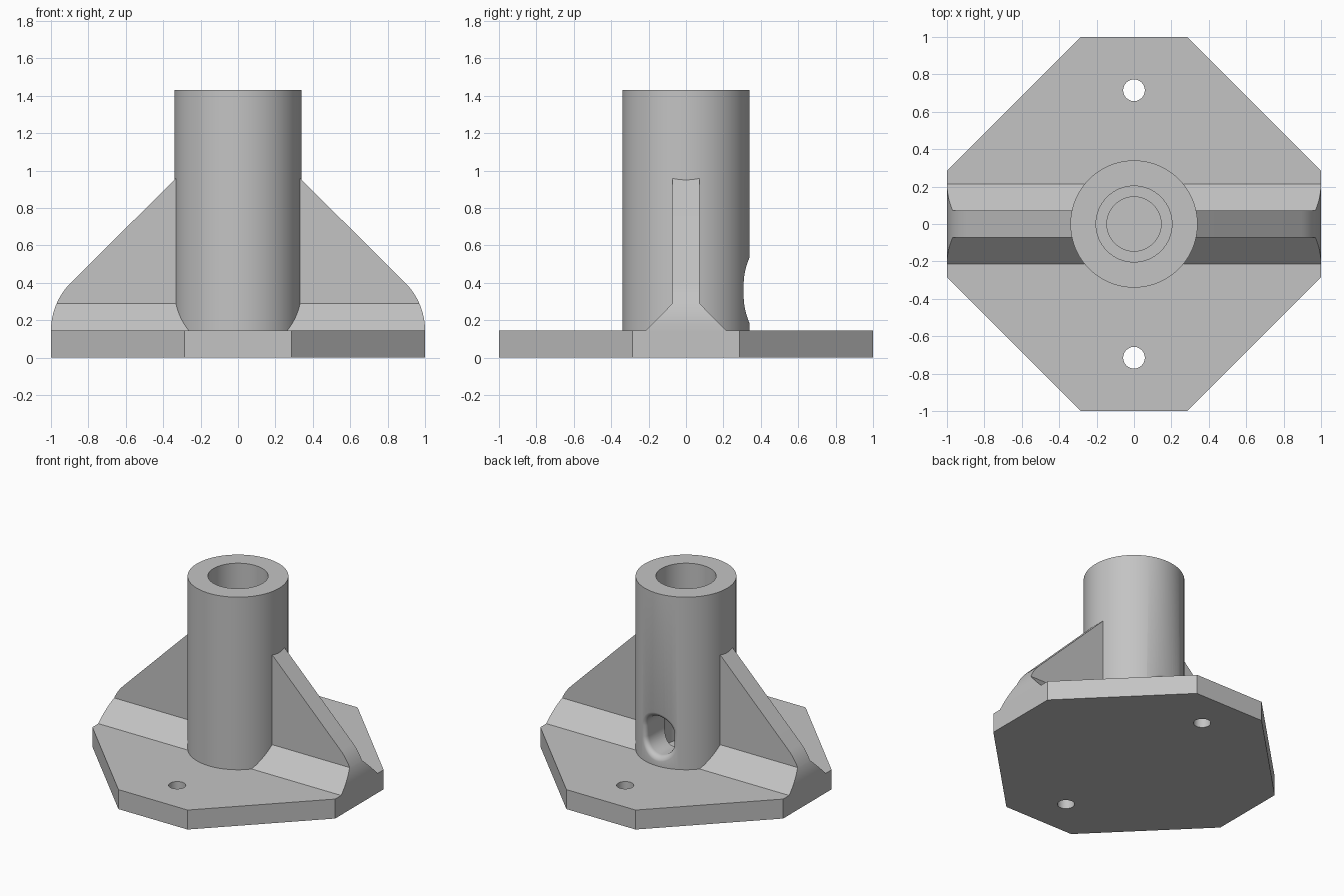
import bpy, bmesh
from math import sin, cos, pi, sqrt, radians

if "Cube" in bpy.data.objects:
    bpy.data.objects.remove(bpy.data.objects["Cube"], do_unlink=True)

grey = bpy.data.materials.new("plain grey")
grey.use_nodes = True
GREY = (0.55, 0.55, 0.55, 1)
grey.diffuse_color = GREY
grey.node_tree.nodes["Principled BSDF"].inputs["Base Color"].default_value = GREY

PLATE_TOP, TUBE_TOP, TUBE_R = 0.145, 1.43, 0.34


def loft(name, rings, wrap=False):
    """Skin a list of closed rings, capping the ends or joining last to first."""
    bm = bmesh.new()
    loops = [[bm.verts.new(p) for p in ring] for ring in rings]
    pairs = list(zip(loops, loops[1:]))
    if wrap:
        pairs.append((loops[-1], loops[0]))
    else:
        bm.faces.new(loops[0])
        bm.faces.new(loops[-1])
    for a, b in pairs:
        for i in range(len(a)):
            j = (i + 1) % len(a)
            bm.faces.new((a[i], a[j], b[j], b[i]))
    bmesh.ops.recalc_face_normals(bm, faces=bm.faces)
    mesh = bpy.data.meshes.new(name)
    bm.to_mesh(mesh)
    bm.free()
    mesh.materials.append(grey)
    obj = bpy.data.objects.new(name, mesh)
    bpy.context.collection.objects.link(obj)
    return obj


def circle(r, z, y=0, n=96):
    return [(r * cos(2 * pi * i / n), y + r * sin(2 * pi * i / n), z) for i in range(n)]


def combine(obj, tool, operation):
    """Apply a boolean and remove the helper."""
    tool.hide_render = True
    mod = obj.modifiers.new("cut", 'BOOLEAN')
    mod.operation, mod.object, mod.solver = operation, tool, 'EXACT'
    graph = bpy.context.evaluated_depsgraph_get()
    obj_mesh = bpy.data.meshes.new_from_object(obj.evaluated_get(graph))
    obj.modifiers.clear()
    obj.data = obj_mesh
    bpy.data.objects.remove(tool, do_unlink=True)


# Octagonal base plate with two screw holes
c = 0.285
quarter = [(1, -c), (1, c)]
octagon = []
for k in range(4):
    for x, y in quarter:
        octagon.append((x, y))
    quarter = [(-y, x) for x, y in quarter]
plate = loft("base_plate", [[(x, y, z) for x, y in octagon] for z in (0, PLATE_TOP)])
for side in (-1, 1):
    hole = loft("hole_cutter", [circle(0.058, z, side * 0.715, 48) for z in (-0.1, 0.3)])
    combine(plate, hole, 'DIFFERENCE')

# Tube with a stepped bore
BORE, SMALL, STEP = 0.203, 0.145, 0.71
tube = loft("tube", [circle(r, z) for r, z in (
    (TUBE_R, PLATE_TOP), (TUBE_R, TUBE_TOP), (BORE, TUBE_TOP),
    (BORE, STEP), (SMALL, STEP), (SMALL, PLATE_TOP))], wrap=True)

# Rounded opening in the back of the tube, with a filleted rim
HALF_W, STRAIGHT, MID_Z, FILLET = 0.11, 0.033, 0.36, 0.045


def slot_ring(grow, depth=None, flat_y=None, n=48):
    ring = []
    for i in range(n):
        a = 2 * pi * (i + 0.5) / n
        x = (HALF_W + grow) * cos(a)
        z = MID_Z + (HALF_W + grow) * sin(a) + (STRAIGHT if sin(a) > 0 else -STRAIGHT)
        y = flat_y if depth is None else sqrt(TUBE_R ** 2 - x * x) - depth
        ring.append((x, y, z))
    return ring


rings = [slot_ring(0, flat_y=0.05)]
for k in range(9):
    t = k / 8 * pi / 2
    rings.append(slot_ring(FILLET * (1 - cos(t)), depth=FILLET * (1 - sin(t)) - 0.001))
rings.append(slot_ring(FILLET, flat_y=0.45))
combine(tube, loft("slot_cutter", rings), 'DIFFERENCE')

# Gusset ribs: flared cross-section trimmed to a sloped side profile
half = [(0.215, PLATE_TOP), (0.072, 0.29), (0.072, 1.2)]
section = half + [(-y, z) for y, z in reversed(half)]
ARC = 0.36
profile = [(0.26, 0.1), (1, 0.1)]
for k in range(13):
    a = k / 12 * pi / 4
    profile.append((1 - ARC + ARC * cos(a), PLATE_TOP + ARC * sin(a)))
profile.append((0.26, 1.03))
ribs = []
for name, side in (("left_rib", 1), ("right_rib", -1)):
    rib = loft(name, [[(side * x, y, z) for y, z in section] for x in (0.2, 1.1)])
    trim = loft("rib_trim", [[(side * x, y, z) for x, z in profile] for y in (-0.4, 0.4)])
    combine(rib, trim, 'INTERSECT')
    ribs.append(rib)

# Smooth round surfaces, keep edges crisp
bpy.ops.object.select_all(action='DESELECT')
for obj in [plate, tube] + ribs:
    obj.select_set(True)
bpy.context.view_layer.objects.active = tube
bpy.ops.object.shade_smooth_by_angle(angle=radians(30))
